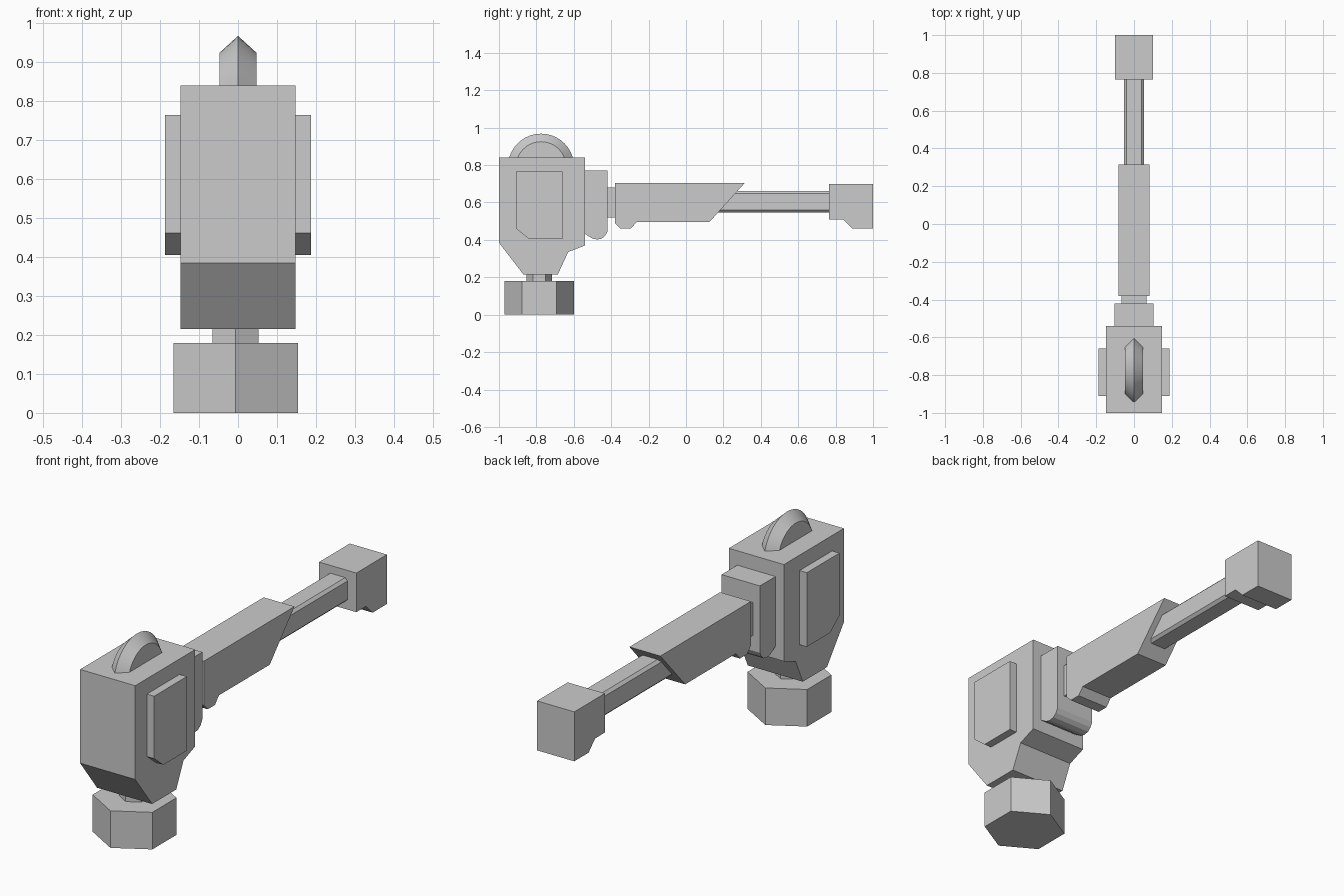
import bpy, bmesh, math
from mathutils import Vector, Matrix

if "Cube" in bpy.data.objects:
    bpy.data.objects.remove(bpy.data.objects["Cube"])

grey = bpy.data.materials.new("light_grey")
grey.diffuse_color = (0.6, 0.6, 0.6, 1)
grey.use_nodes = True
grey.node_tree.nodes["Principled BSDF"].inputs["Base Color"].default_value = grey.diffuse_color


def finish(name, bm):
    bmesh.ops.recalc_face_normals(bm, faces=bm.faces[:])
    mesh = bpy.data.meshes.new(name)
    bm.to_mesh(mesh)
    bm.free()
    mesh.materials.append(grey)
    obj = bpy.data.objects.new(name, mesh)
    bpy.context.collection.objects.link(obj)
    return obj


def extrude(name, points, direction):
    """Extrude a closed outline of 3D points along a vector."""
    bm = bmesh.new()
    face = bm.faces.new([bm.verts.new(p) for p in points])
    new = bmesh.ops.extrude_face_region(bm, geom=[face])["geom"]
    verts = [v for v in new if isinstance(v, bmesh.types.BMVert)]
    bmesh.ops.translate(bm, verts=verts, vec=Vector(direction))
    return finish(name, bm)


def slab(name, profile, x0, x1):
    """Side profile in (y, z), extruded across x."""
    return extrude(name, [(x0, y, z) for y, z in profile], (x1 - x0, 0, 0))


def hex_prism(name, radius, z0, z1):
    ring = [math.radians(90 + 60 * i) for i in range(6)]
    points = [(-0.006 + radius * math.cos(a), -0.785 + radius * math.sin(a), z0) for a in ring]
    return extrude(name, points, (0, 0, z1 - z0))


# Hexagonal foot and its stem
hex_prism("foot", 0.185, 0.0, 0.18)
hex_prism("foot_stem", 0.068, 0.18, 0.216)

# Main body with tapered underside
slab("body", [(-1, 0.84), (-0.54, 0.84), (-0.54, 0.37), (-0.63, 0.335),
              (-0.685, 0.216), (-0.87, 0.216), (-1, 0.385)], -0.148, 0.148)

# Raised plates on both sides
plate = [(-0.91, 0.765), (-0.66, 0.765), (-0.66, 0.405), (-0.84, 0.405), (-0.91, 0.462)]
for side, label in ((1, "right"), (-1, "left")):
    slab(label + "_side_plate", plate, side * 0.148, side * 0.187)

# Collar with rounded lower edge, and neck
slab("collar", [(-0.54, 0.77), (-0.42, 0.77), (-0.42, 0.445), (-0.432, 0.422), (-0.45, 0.407),
                (-0.475, 0.402), (-0.50, 0.407), (-0.54, 0.432)], -0.103, 0.103)
slab("neck", [(-0.42, 0.68), (-0.38, 0.68), (-0.38, 0.52), (-0.42, 0.52)], -0.065, 0.065)

# Arm sleeve with slanted end and small lug underneath
slab("arm_sleeve", [(-0.38, 0.705), (0.315, 0.705), (0.125, 0.495), (-0.265, 0.495),
                    (-0.295, 0.46), (-0.35, 0.46), (-0.38, 0.49)], -0.083, 0.083)

# Chamfered rod
w, h, c = 0.053, 0.058, 0.013
rod = [(-w, -h + c), (-w + c, -h), (w - c, -h), (w, -h + c),
       (w, h - c), (w - c, h), (-w + c, h), (-w, h - c)]
extrude("rod", [(x, 0.13, 0.604 + z) for x, z in rod], (0, 0.64, 0))

# End block with lowered back half
slab("end_block", [(0.765, 0.70), (1, 0.70), (1, 0.46), (0.89, 0.46),
                   (0.84, 0.51), (0.765, 0.51)], -0.1, 0.1)

# Ridged disc on top: flat sides rising to a sharp rim, trimmed at the body top
bm = bmesh.new()
n = 40
rings = []
for x, r in ((-0.047, 0.134), (0, 0.177), (0.047, 0.134)):
    rings.append([bm.verts.new((x, -0.775 + r * math.cos(2 * math.pi * i / n),
                                0.791 + r * math.sin(2 * math.pi * i / n))) for i in range(n)])
for a, b in zip(rings, rings[1:]):
    for i in range(n):
        j = (i + 1) % n
        bm.faces.new((a[i], a[j], b[j], b[i]))
bm.faces.new(rings[0])
bm.faces.new(rings[2])
bmesh.ops.bisect_plane(bm, geom=bm.verts[:] + bm.edges[:] + bm.faces[:],
                       plane_co=(0, 0, 0.838), plane_no=(0, 0, 1), clear_inner=True)
bmesh.ops.holes_fill(bm, edges=[e for e in bm.edges if e.is_boundary], sides=0)
dome = finish("top_disc", bm)
bpy.context.view_layer.objects.active = dome
dome.select_set(True)
bpy.ops.object.shade_smooth_by_angle(angle=math.radians(30))
